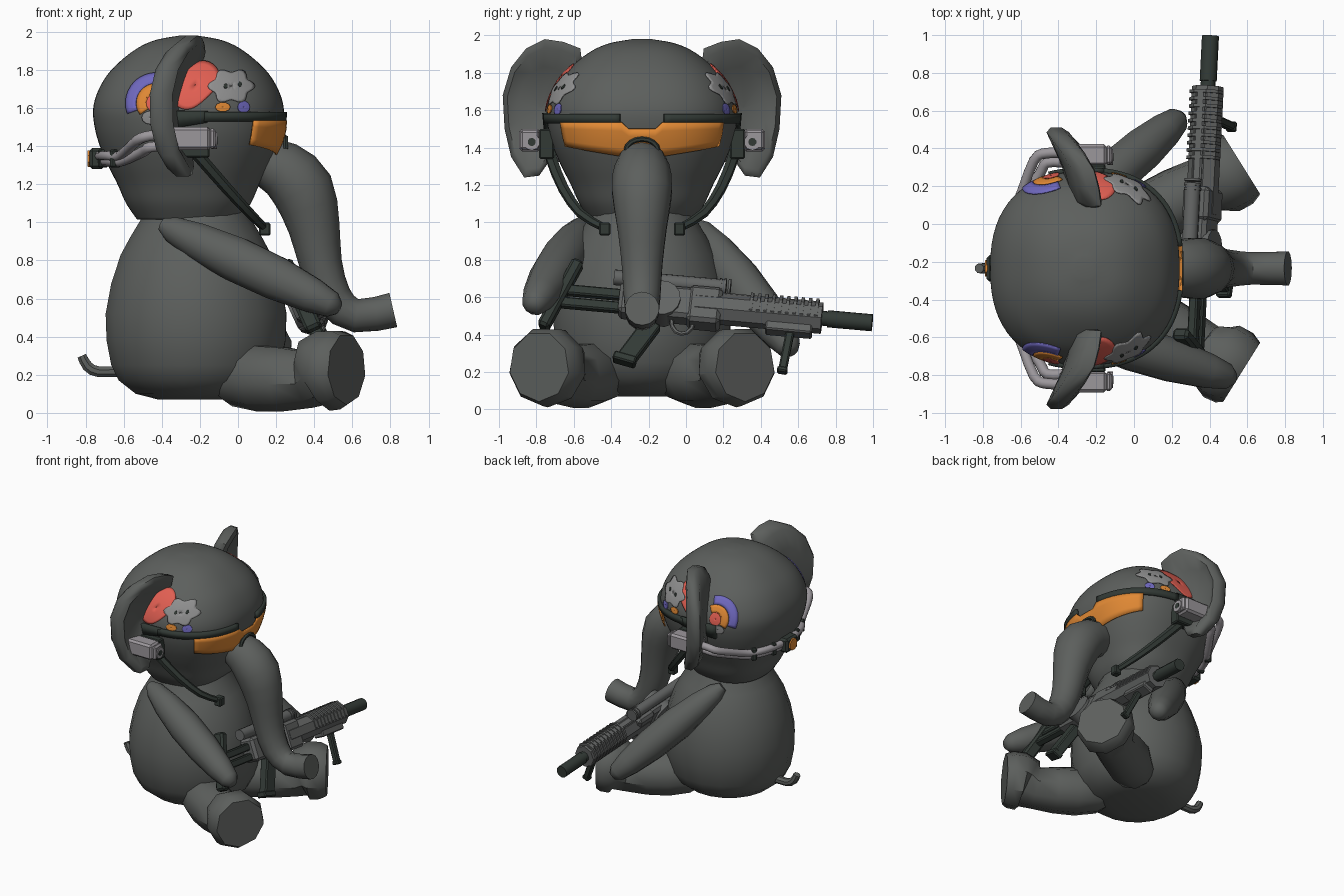
import bpy, bmesh, math
from mathutils import Vector as V, Matrix

if "Cube" in bpy.data.objects:
    bpy.data.objects.remove(bpy.data.objects["Cube"])

CY = -0.235  # symmetry plane of the elephant
HC, HA, HB, P = V((-0.26, CY, 1.5)), 0.5, 0.51, 2.4  # head centre, radii, roundness


def mat(name, r, g, b):
    m = bpy.data.materials.new(name)
    m.diffuse_color = (r, g, b, 1)
    m.use_nodes = True
    m.node_tree.nodes["Principled BSDF"].inputs["Base Color"].default_value = m.diffuse_color
    return m


SKIN = mat("skin grey", 0.108, 0.115, 0.109)
DARK = mat("dark green grey", 0.032, 0.042, 0.036)
STEEL = mat("steel grey", 0.125, 0.13, 0.128)
LIGHT = mat("light grey", 0.33, 0.31, 0.33)
ORANGE = mat("orange", 0.75, 0.25, 0.035)
RED = mat("red", 0.76, 0.115, 0.085)
BLUE = mat("violet blue", 0.16, 0.14, 0.52)
PALE = mat("flower grey", 0.28, 0.28, 0.28)


def finish(name, bm, m, angle=40):
    bmesh.ops.recalc_face_normals(bm, faces=bm.faces)
    me = bpy.data.meshes.new(name)
    bm.to_mesh(me)
    bm.free()
    me.materials.append(m)
    for p in me.polygons:
        p.use_smooth = True
    me.set_sharp_from_angle(angle=math.radians(angle))
    ob = bpy.data.objects.new(name, me)
    bpy.context.collection.objects.link(ob)
    return ob


def loft(name, rings, m, closed=True, thick=0, angle=40):
    bm = bmesh.new()
    rows = [[bm.verts.new(p) for p in r] for r in rings]
    n = len(rows[0])
    for a, b in zip(rows, rows[1:]):
        for i in range(n if closed else n - 1):
            j = (i + 1) % n
            bm.faces.new((a[i], a[j], b[j], b[i]))
    if closed and not thick:
        bm.faces.new(rows[0])
        bm.faces.new(rows[-1])
    ob = finish(name, bm, m, angle)
    if thick:
        md = ob.modifiers.new("thickness", 'SOLIDIFY')
        md.thickness, md.offset = thick, 0
    return ob


def smooth_path(pts, n):
    out = []
    for i in range(len(pts) - 1):
        p = [V(pts[max(0, min(len(pts) - 1, i + k))]) for k in (-1, 0, 1, 2)]
        for k in range(n):
            t = k / n
            out.append(0.5 * (2 * p[1] + (p[2] - p[0]) * t + (2 * p[0] - 5 * p[1] + 4 * p[2] - p[3]) * t * t
                              + (3 * p[1] - p[0] - 3 * p[2] + p[3]) * t ** 3))
    return out + [V(pts[-1])]


def tube(name, pts, m, sides=12, ref=(0.01, 1, 0.02), n=1, angle=40):
    """Sweep a circle; each point is (x, y, z, radius)."""
    pts = smooth_path([V(p) for p in pts], n)
    ref, rings = V(ref), []
    for i, p in enumerate(pts):
        t = (pts[min(i + 1, len(pts) - 1)].to_3d() - pts[max(i - 1, 0)].to_3d()).normalized()
        ref = (ref - t * ref.dot(t)).normalized()
        side = t.cross(ref)
        ang = [2 * math.pi * (k + 0.5) / sides for k in range(sides)]
        rings.append([p.to_3d() + (ref * math.cos(a) + side * math.sin(a)) * p.w for a in ang])
    return loft(name, rings, m, angle=angle)


def box(name, c, size, m, basis=Matrix.Identity(3), bevel=0.008):
    bm = bmesh.new()
    bmesh.ops.create_cube(bm, size=1, matrix=Matrix.Translation(c) @ basis.to_4x4() @ Matrix.Diagonal((*size, 1)))
    bmesh.ops.bevel(bm, geom=bm.edges[:], offset=bevel, segments=1, affect='EDGES')
    return finish(name, bm, m, 30)


# ---- head: rounded-square section, width set by height ----
PROFILE = smooth_path([(1.015, .54), (1.1, .655), (1.2, .745), (1.3, .845), (1.4, .93), (1.5, .985), (1.6, 1.0),
                       (1.7, .94), (1.8, .81), (1.9, .58), (1.955, .36), (1.98, .1)], 5)


def left(z):
    for a, b in zip(PROFILE, PROFILE[1:]):
        if z <= b.x:
            return (a.y + (b.y - a.y) * max(0, (z - a.x) / (b.x - a.x))) ** P
    return PROFILE[-1].y ** P


def around(deg, z, off, s=1):  # point on the head by heading and height
    c, sn = math.cos(math.radians(deg)), math.sin(math.radians(deg))
    r = (left(z) / (abs(c / HA) ** P + abs(sn / HB) ** P)) ** (1 / P) + off
    return V((HC.x + r * c, CY + s * r * sn, z))


def flank(x, z, s, off=0.006):  # point on the side of the head
    r = max(0.0, left(z) - (abs(x - HC.x) / HA) ** P) ** (1 / P)
    return V((x, CY + s * (HB * r + off), z))


def lerp(a, b, t):
    return a + (b - a) * t


loft("head", [[around(a, p.x, 0) for a in range(0, 360, 5)] for p in PROFILE], SKIN, angle=60)

# ---- body, trunk, tail ----
tube("body", [(-0.22, CY, z, r) for z, r in ((0.07, 0.2), (0.1, 0.32), (0.17, 0.41), (0.25, 0.45), (0.38, 0.475),
     (0.52, 0.48), (0.68, 0.45), (0.83, 0.4), (0.93, 0.345), (1.02, 0.29), (1.1, 0.26))], SKIN, 20, angle=60)
tube("trunk", [(0.1, CY, 1.33, 0.12), (0.23, CY, 1.28, 0.15), (0.34, CY, 1.17, 0.165), (0.4, CY, 0.97, 0.135),
     (0.435, CY, 0.78, 0.112), (0.5, CY, 0.6, 0.1), (0.62, CY, 0.51, 0.088), (0.815, CY, 0.54, 0.092)], SKIN, 14, n=2)
tube("tail", [(-0.6, CY, 0.22, 0.03), (-0.73, CY, 0.215, 0.03), (-0.79, CY, 0.245, 0.03), (-0.82, CY, 0.3, 0.026)],
     SKIN, 8, n=2)

# ---- arms ----
for name, a, b in (("right_arm", V((-0.4, -0.54, 0.99)), V((0.53, -0.82, 0.55))),
                   ("left_arm", V((-0.36, 0.05, 0.99)), V((0.25, 0.57, 0.31)))):
    tube(name, [(*a.lerp(b, t), r) for t, r in ((0, 0.035), (0.06, 0.07), (0.2, 0.1), (0.42, 0.122), (0.65, 0.118),
         (0.85, 0.095), (0.96, 0.07), (1, 0.035))], SKIN, 12, angle=60)

EAR = [(.33, 1.93), (.42, 1.965), (.52, 1.98), (.62, 1.93), (.70, 1.83), (.745, 1.68), (.735, 1.5), (.70, 1.35),
       (.63, 1.24), (.55, 1.25), (.48, 1.35), (.42, 1.5), (.37, 1.7), (.32, 1.85)]

for s, side in ((-1, "right"), (1, "left")):
    def Y(d):
        return CY + s * d

    # leg with a broad flat foot
    tube(side + "_leg", [(x, Y(d), z, r) for x, d, z, r in ((-0.12, .17, .17, .07), (-0.04, .21, .18, .145),
         (0.1, .29, .185, .178), (0.24, .37, .18, .172), (0.37, .44, .18, .155), (0.41, .465, .215, .185),
         (0.46, .49, .225, .215), (0.53, .525, .23, .212), (0.57, .55, .23, .188))], SKIN, 9, (0, 0, 1))

    # cupped ear
    rings = []
    for k, t in ((.02, .015), (.6, .02), (.88, .06), (1, .03), (1, -.03), (.88, -.06), (.5, -.05), (.02, -.04)):
        ring = []
        for d, z in EAR:
            d, z = lerp(.54, d, k), lerp(1.61, z, k)
            ring.append((-0.345 - 0.35 * (d - .55) + 0.08 * abs((z - 1.6) / .36) ** 2.6 + t, Y(d), z))
        rings.append(ring)
    loft(side + "_ear", rings, SKIN, angle=60)

    # painted patches on the side of the head
    def arc(name, cx, cz, r0, r1, a0, a1, m):
        loft(side + name, [[flank(cx + lerp(r0, r1, u / 3) * math.cos(a), cz + lerp(r0, r1, u / 3) * math.sin(a), s)
             for u in range(4)] for a in [math.radians(lerp(a0, a1, k / 14)) for k in range(15)]], m, False, 0.006)

    def blob(name, cx, cz, f, m, off=0.006, n=40):
        loft(side + name, [[flank(cx + k * f(a)[0], cz + k * f(a)[1], s, off) for a in
             [2 * math.pi * i / n for i in range(n)]] for k in (0.01, 0.3, 0.6, 0.85, 1)], m, True, 0.006)

    arc("_blue_arc", -0.43, 1.625, 0.105, 0.16, 75, 200, BLUE)
    arc("_orange_arc", -0.43, 1.625, 0.05, 0.103, 60, 215, ORANGE)
    blob("_red_dot", -0.44, 1.63, lambda a: (0.045 * math.cos(a), 0.05 * math.sin(a)), RED, n=12)
    blob("_pale_patch", -0.46, 1.55, lambda a: (0.045 * math.cos(a), 0.035 * math.sin(a)), PALE, n=12)

    def lobe(a):  # tilted, notched oval
        u, w = 0.145 * math.cos(a), (0.105 + 0.015 * math.cos(2 * a)) * math.sin(a)
        return 0.72 * u - 0.69 * w, 0.69 * u + 0.72 * w

    blob("_red_heart", -0.225, 1.72, lobe, RED)
    blob("_flower", -0.035, 1.715, lambda a: ((0.11 + 0.014 * math.cos(6 * a)) * math.cos(a),
         (0.083 + 0.012 * math.cos(6 * a)) * math.sin(a)), PALE, 0.01)
    for i, (x, z) in enumerate(((-0.065, 1.715), (0.01, 1.725))):
        blob("_flower_dot_%d" % i, x, z, lambda a: (0.01 * math.cos(a), 0.013 * math.sin(a)), DARK, 0.015, 8)
    blob("_orange_spot", -0.08, 1.605, lambda a: (0.04 * math.cos(a), 0.025 * math.sin(a)), ORANGE, n=10)
    blob("_blue_spot", 0.03, 1.605, lambda a: (0.032 * math.cos(a), 0.032 * math.sin(a)), BLUE, n=10)

    # brow rail and temple strap
    loft(side + "_brow_rail", [[around(a, z, 0.008, s) for z in (1.53, 1.58)] for a in range(13, 83, 4)],
         DARK, False, 0.03)
    loft(side + "_temple_strap", [[around(a, z - 0.0015 * (a - 79), 0.01, s) for z in (1.525, 1.585 + 0.0015 * (a - 79))]
         for a in range(79, 115, 4)], DARK, False, 0.026)
    # ear unit: mount, housing, collar, lens
    box(side + "_unit_mount", (-0.25, Y(.51), 1.42), (0.2, 0.08, 0.16), DARK)
    box(side + "_unit_housing", (-0.27, Y(.6), 1.44), (0.25, 0.115, 0.12), LIGHT, bevel=0.015)
    box(side + "_unit_collar", (-0.135, Y(.6), 1.44), (0.035, 0.1, 0.105), LIGHT, bevel=0.012)
    tube(side + "_unit_lens", [(-0.14, Y(.59), 1.43, 0.045), (-0.11, Y(.59), 1.43, 0.045)], LIGHT, 10)
    tube(side + "_unit_lens_core", [(-0.13, Y(.59), 1.43, 0.022), (-0.108, Y(.59), 1.43, 0.022)], DARK, 10)
    # microphone boom following the jaw
    tube(side + "_boom", [(-0.28, Y(.5), 1.43, 0.035), (-0.2, Y(.485), 1.34, 0.032), (-0.06, Y(.42), 1.18, 0.03),
         (0.06, Y(.33), 1.05, 0.026), (0.13, Y(.22), 0.98, 0.022)], DARK, 6, n=2)
    box(side + "_microphone", (0.14, Y(.2), 0.965), (0.06, 0.06, 0.07), DARK)
    # cables round the back of the head
    for i, (z0, z1, d, bend) in enumerate(((1.46, 1.35, .61, (-0.53, .57, 1.43)), (1.4, 1.32, .56, (-0.5, .5, 1.37)))):
        tube(side + "_cable_%d" % i, [(-0.36, Y(d), z0, 0.028), (-0.46, Y(d), z0 - 0.005, 0.028),
             (bend[0], Y(bend[1]), bend[2], 0.028)]
             + [(*around(a, z1, 0.022, s), 0.026) for a in (136, 148, 158, 170, 180)],
             LIGHT, 10, (0, 0, 1), 3, 60)
    for a in (142, 162):
        box(side + "_cable_clip_%d" % a, around(a, 1.335, 0.022, s), (0.05, 0.04, 0.095), DARK,
            Matrix.Rotation(math.radians(s * a), 3, 'Z'))

# ---- visor, nose arch, back unit ----
loft("visor", [[around(a, lerp(1.335 + 0.0014 * abs(a), 1.5 if abs(a) < 12 else 1.535, v / 4), 0.02)
     for v in range(5)] for a in range(-52, 53, 4)], ORANGE, False, 0.009)
tube("nose_arch", [(0.25, CY + 0.085 * math.cos(t), 1.385 + 0.06 * math.sin(t), 0.014) for t in
     [math.pi * k / 8 for k in range(9)]], DARK, 6, (1, 0, 0))
box("back_unit", (-0.74, CY, 1.335), (0.08, 0.14, 0.11), DARK, bevel=0.015)
tube("back_button", [(-0.76, CY, 1.335, 0.048), (-0.79, CY, 1.335, 0.046)], ORANGE, 8)

# ---- rifle, in its own frame: along, up, side ----
O = V((0.365, 0.2, 0.535))
L = V((0.05, 1, -0.09)).normalized()
U = V((-0.4, 0, 0.88))
U = (U - L * U.dot(L)).normalized()
S = L.cross(U)


def G(l, u, s=0):
    return O + L * l + U * u + S * s


def gbox(name, c, size, m, tilt=0, bevel=0.008):
    basis = Matrix((L, U, S)).transposed() @ Matrix.Rotation(tilt, 3, 'Z')
    return box(name, G(*c), size, m, basis, bevel)


def gtube(name, l0, l1, u, r, m, sides=10, s=0):
    return tube(name, [(*G(l0, u, s), r), (*G(l1, u, s), r)], m, sides, U)


gtube("barrel", 0.5, 0.8, 0, 0.04, DARK)
gtube("muzzle", 0.56, 0.8, 0, 0.046, DARK)
gtube("handguard", -0.15, 0.53, 0, 0.084, STEEL, 8)
gbox("top_rail", (0.16, 0.075, 0), (0.7, 0.03, 0.05), STEEL)
for i in range(10):
    gtube("rib_%d" % i, 0.14 + i * 0.039, 0.157 + i * 0.039, 0.014, 0.09, STEEL, 8)
gbox("under_block", (0.36, -0.07, 0), (0.25, 0.08, 0.09), STEEL)
gbox("foregrip", (0.36, -0.21, 0), (0.045, 0.23, 0.045), DARK, -0.08)
gbox("foregrip_foot", (0.35, -0.325, 0), (0.055, 0.03, 0.055), DARK, -0.08)
gbox("receiver", (-0.33, 0.0, 0), (0.46, 0.18, 0.13), STEEL, 0, 0.02)
gbox("receiver_front", (-0.1, -0.005, 0), (0.18, 0.21, 0.15), STEEL, 0, 0.02)
gtube("sight_tube", -0.6, 0.0, 0.13, 0.042, STEEL)
for i in range(3):
    gtube("sight_ring_%d" % i, -0.035 + i * 0.024, -0.022 + i * 0.024, 0.13, 0.047, STEEL)
tube("drum", [(*G(-0.33, 0, -0.08), 0.1), (*G(-0.33, 0, 0.085), 0.1)], STEEL, 14, U)
gbox("magazine", (-0.43, -0.235, 0), (0.1, 0.27, 0.07), DARK, -0.5)
gbox("magazine_foot", (-0.495, -0.345, 0), (0.125, 0.045, 0.08), DARK, -0.2)
tube("trigger_guard", [(*G(-0.21 + 0.06 * math.cos(t), -0.09 + 0.075 * math.sin(t)), 0.012) for t in
     [-math.pi * k / 6 for k in range(7)]], STEEL, 6, S)
for i, u in enumerate((0.03, -0.045)):
    gbox("stock_rod_%d" % i, (-0.7, u, 0), (0.34, 0.055, 0.05), DARK)
gbox("butt_plate", (-0.875, 0, 0), (0.065, 0.43, 0.09), DARK, -0.36, 0.015)
